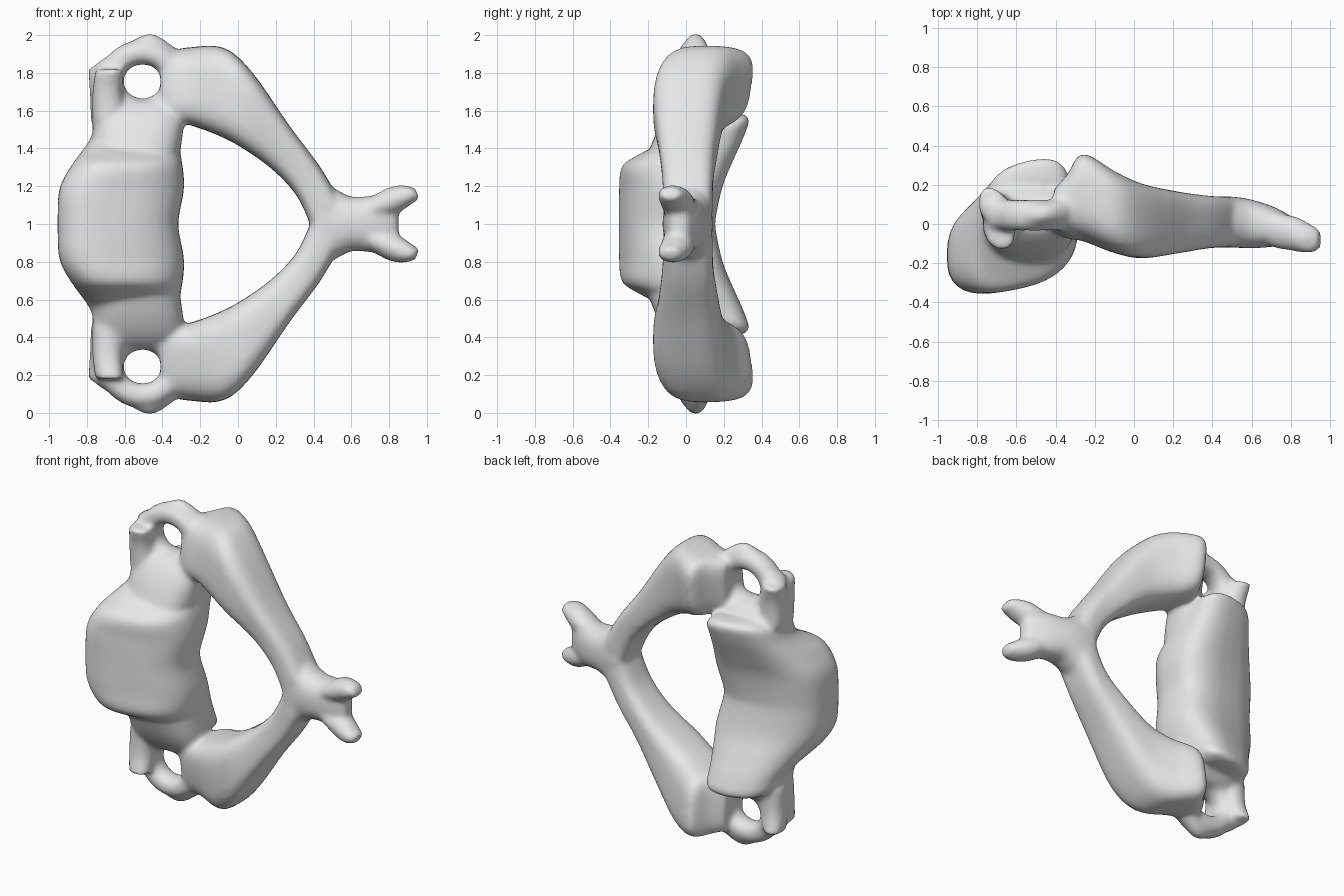
import bpy
import bmesh
from math import cos, sin, pi, copysign
from mathutils import Vector

default = bpy.data.objects.get("Cube")
if default:
    bpy.data.objects.remove(default, do_unlink=True)

SIDES = 32
STEPS = 6


def interpolate(a, b, c, d, t):
    """Smooth spline blend between the rows b and c."""
    return [
        q + (r - p) * t / 2
        + (2 * p - 5 * q + 4 * r - s) * t * t / 2
        + (3 * q - p - 3 * r + s) * t ** 3 / 2
        for p, q, r, s in zip(a, b, c, d)
    ]


def soft(value, squareness):
    return copysign(abs(value) ** (2 / squareness), value)


def loft(bm, rows, side, squareness):
    """Skin rounded sections; row = centre (x, y, height), u axis (x, y, z), v axis (y, z).
    Height is measured from the plane of symmetry towards the given side."""
    padded = [rows[0]] + list(rows) + [rows[-1]]
    dense = []
    for i in range(len(rows) - 1):
        dense += [interpolate(*padded[i:i + 4], k / STEPS) for k in range(STEPS)]
    dense.append(rows[-1])

    rings = []
    for x, y, h, ux, uy, uz, vy, vz in dense:
        centre, u, v = Vector((x, y, h)), Vector((ux, uy, uz)), Vector((0, vy, vz))
        ring = []
        for k in range(SIDES):
            angle = 2 * pi * k / SIDES
            p = centre + u * soft(cos(angle), squareness) + v * soft(sin(angle), squareness)
            ring.append(bm.verts.new((p.x, p.y, 1 + side * p.z)))
        rings.append(ring)

    faces = [bm.faces.new(rings[0]), bm.faces.new(rings[-1])]
    for lower, upper in zip(rings, rings[1:]):
        for k in range(SIDES):
            n = (k + 1) % SIDES
            faces.append(bm.faces.new((lower[k], lower[n], upper[n], upper[k])))
    bmesh.ops.recalc_face_normals(bm, faces=faces)


def ring_row(angle):
    """One section of the side ring."""
    c, s = cos(angle), sin(angle)
    return (-.505 + .165 * c, .045, .755 + .155 * s, .065 * c, 0, .065 * s, .08, 0)


# Central body, half of it, domed at the end and with a raised lip at the back
body = [
    (-.635, -.1, -.1, .32, .06, 0, .235, 0),
    (-.635, -.1, .02, .32, .06, 0, .24, 0),
    (-.615, -.08, .19, .33, .07, 0, .255, .01),
    (-.585, -.045, .32, .29, .06, 0, .28, .015),
    (-.555, .03, .42, .24, .05, 0, .27, .055),
    (-.54, .1, .5, .215, .05, 0, .22, .07),
    (-.53, .09, .56, .17, .03, 0, .13, .03),
]
# Neck between the body and the side ring
pedicle = [
    (-.54, .02, .38, .235, 0, 0, .22, 0),
    (-.53, .03, .5, .24, 0, 0, .18, 0),
    (-.53, .045, .59, .24, 0, 0, .14, 0),
    (-.53, .045, .65, .21, 0, 0, .08, 0),
]
# Side ring round the opening, with a peak on top
side_ring = [ring_row(2 * pi * k / 16) for k in range(17)]
peak = [
    (-.75, .06, .8, 0, 0, .05, .08, 0),
    (-.63, .045, .875, 0, 0, .05, .065, 0),
    (-.47, .05, .925, 0, 0, .085, .06, 0),
    (-.34, .07, .87, 0, 0, .07, .07, 0),
]
# Knobs on the outer side of the ring
back_knob = [
    (-.7, .08, .54, .08, 0, 0, .08, 0),
    (-.71, .08, .7, .075, 0, 0, .08, 0),
    (-.725, .1, .83, .07, -.02, 0, .09, 0),
]
front_knob = [
    (-.68, 0, .54, .09, 0, 0, .1, 0),
    (-.69, -.015, .7, .08, 0, 0, .09, 0),
    (-.68, -.05, .82, .075, -.01, 0, .085, 0),
]
# Broad joint mass that narrows into the arch
arch = [
    (-.41, .07, .735, 0, .02, .17, .1, 0),
    (-.34, .09, .73, 0, .03, .19, .155, 0),
    (-.26, .135, .73, 0, .03, .205, .215, 0),
    (-.1, .06, .705, .02, .01, .23, .205, 0),
    (.04, .015, .61, .03, 0, .2, .19, 0),
    (.23, .01, .4, .05, -.01, .11, .155, 0),
    (.37, .01, .23, .06, 0, .08, .135, 0),
    (.46, .01, .06, .07, 0, .08, .13, 0),
]
# Tail process and its forked tips
tail = [
    (.41, .01, 0, 0, 0, .18, .13, 0),
    (.5, .01, 0, 0, 0, .19, .13, 0),
    (.6, 0, 0, 0, 0, .145, .125, 0),
    (.72, -.015, 0, 0, 0, .15, .1, 0),
    (.8, -.03, 0, 0, 0, .14, .07, 0),
    (.85, -.035, 0, 0, 0, .08, .04, 0),
]
prong = [
    (.7, -.03, .08, 0, 0, .06, .09, 0),
    (.82, -.05, .125, -.02, 0, .07, .09, 0),
    (.9, -.075, .155, -.02, 0, .05, .075, 0),
    (.95, -.08, .16, -.01, 0, .03, .05, 0),
]

bm = bmesh.new()
for side in (1, -1):
    loft(bm, body, side, 2.7)
    loft(bm, pedicle, side, 2.6)
    loft(bm, side_ring, side, 2.2)
    loft(bm, peak, side, 2)
    loft(bm, back_knob, side, 2.3)
    loft(bm, front_knob, side, 2.3)
    loft(bm, arch, side, 3.3)
    loft(bm, prong, side, 2)
loft(bm, tail, 1, 2.3)

mesh = bpy.data.meshes.new("vertebra")
bm.to_mesh(mesh)
bm.free()
bone = bpy.data.objects.new("vertebra", mesh)
bpy.context.collection.objects.link(bone)

# Single bone grey
grey = bpy.data.materials.new("bone_grey")
grey.use_nodes = True
colour = (.8, .8, .8, 1)
grey.diffuse_color = colour
for node in grey.node_tree.nodes:
    if node.type == 'BSDF_PRINCIPLED':
        node.inputs["Base Color"].default_value = colour
mesh.materials.append(grey)

# Fuse all the lofts into one skin and soften the joins
fuse = bone.modifiers.new("fuse", 'REMESH')
fuse.mode = 'VOXEL'
fuse.voxel_size = .014
relax = bone.modifiers.new("relax", 'SMOOTH')
relax.factor = .5
relax.iterations = 16

bpy.ops.object.select_all(action='DESELECT')
bone.select_set(True)
bpy.context.view_layer.objects.active = bone
for modifier in (fuse.name, relax.name):
    bpy.ops.object.modifier_apply(modifier=modifier)
bpy.ops.object.shade_smooth_by_angle(angle=pi / 3)
